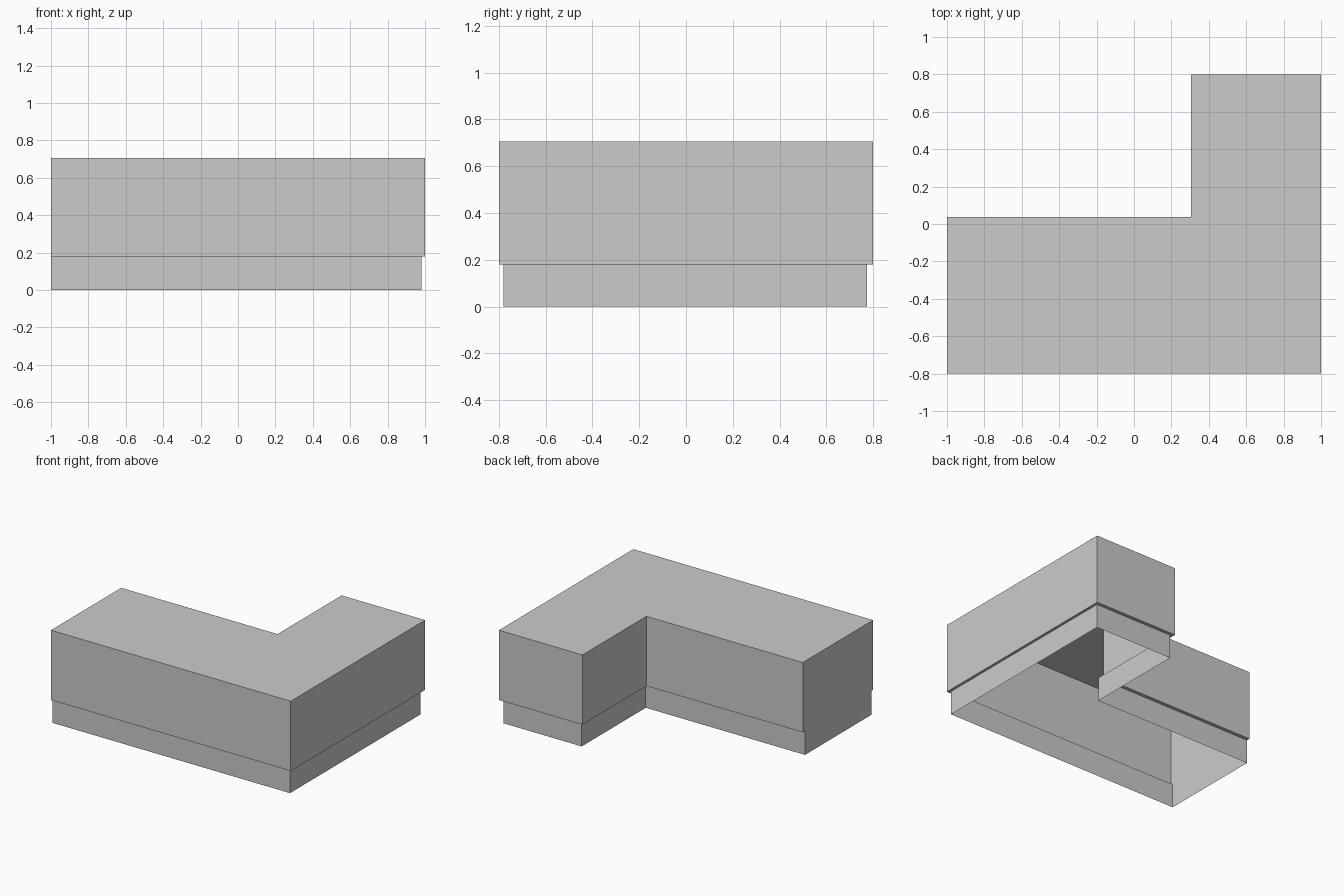
import bpy
import bmesh

if "Cube" in bpy.data.objects:
    bpy.data.objects.remove(bpy.data.objects["Cube"])


def l_outline(x0, x1, y0, y1, xi, yi):
    """L-shaped plan, anticlockwise; (xi, yi) is the inner corner."""
    return [(x0, y0), (x1, y0), (x1, y1), (xi, y1), (xi, yi), (x0, yi)]


def loft(name, rings, cap_top=False):
    """Open thin shell through a stack of (outline, z) rings."""
    bm = bmesh.new()
    loops = [[bm.verts.new((x, y, z)) for x, y in pts] for pts, z in rings]
    for lo, hi in zip(loops, loops[1:]):
        n = len(lo)
        for i in range(n):
            j = (i + 1) % n
            bm.faces.new((lo[i], lo[j], hi[j], hi[i]))
    if cap_top:
        bm.faces.new(loops[-1])
    # Drop the zero-width ledge on the flush end
    bmesh.ops.remove_doubles(bm, verts=bm.verts, dist=1e-5)
    bmesh.ops.dissolve_degenerate(bm, edges=bm.edges, dist=1e-5)
    mesh = bpy.data.meshes.new(name)
    bm.to_mesh(mesh)
    bm.free()
    obj = bpy.data.objects.new(name, mesh)
    bpy.context.collection.objects.link(obj)
    return obj


LEDGE_Z, TOP_Z = 0.18, 0.706
outer = l_outline(-1.0, 1.0, -0.8, 0.8, 0.304, 0.037)
inset = l_outline(-1.0, 0.98, -0.78, 0.774, 0.328, 0.011)

# Recessed base skirt, open underneath
loft("base_skirt", [(inset, 0.0), (inset, LEDGE_Z)])

# Upper block: overhanging ledge, walls and flat top
loft("upper_block", [(inset, LEDGE_Z), (outer, LEDGE_Z), (outer, TOP_Z)], cap_top=True)
